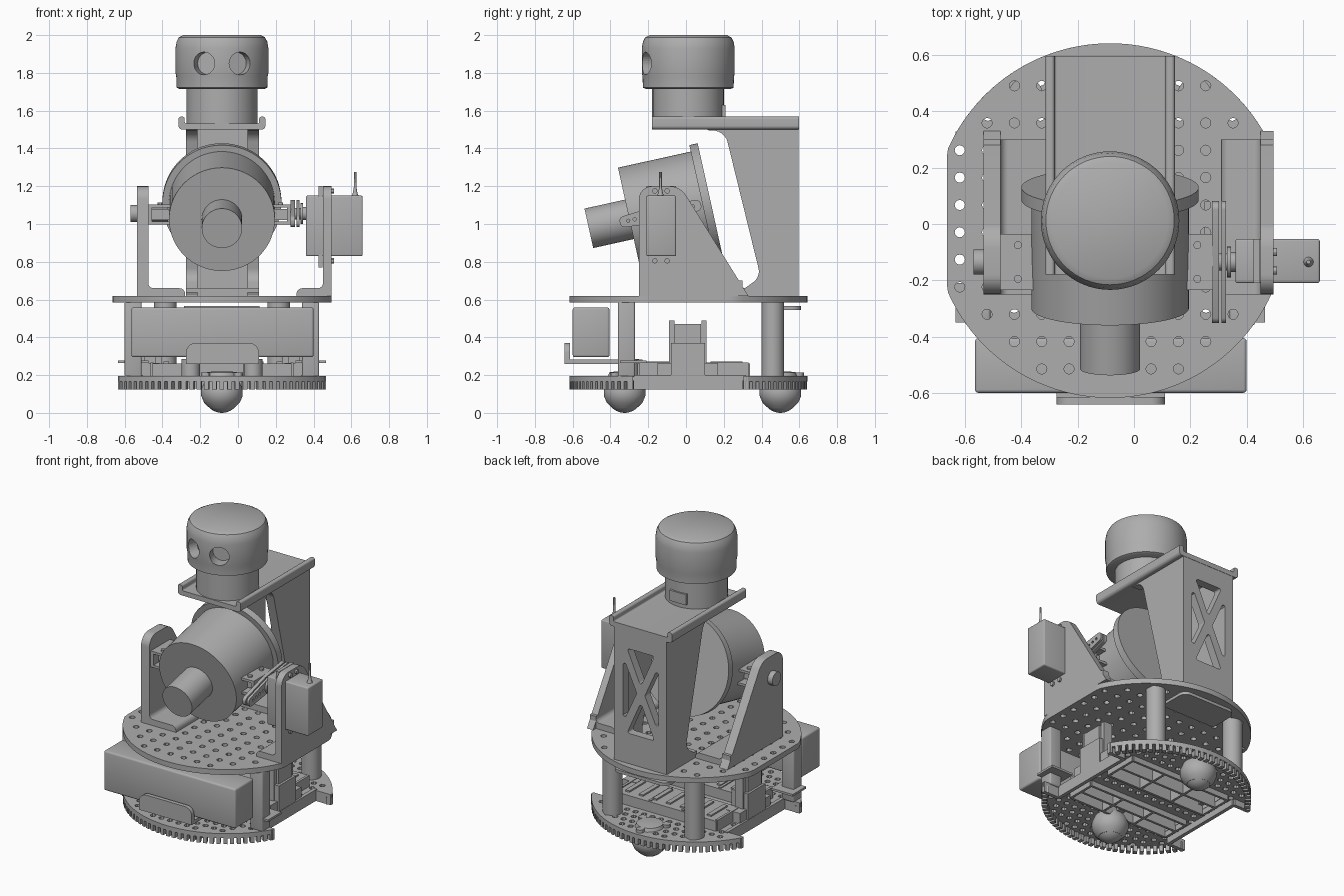
import bpy, bmesh, math
from math import sin, cos, pi, radians
from mathutils import Matrix, Vector

if "Cube" in bpy.data.objects:
    bpy.data.objects.remove(bpy.data.objects["Cube"])

grey = bpy.data.materials.new("plain_grey")
grey.use_nodes = True
grey.diffuse_color = (0.42, 0.42, 0.42, 1)
grey.node_tree.nodes["Principled BSDF"].inputs["Base Color"].default_value = (0.42, 0.42, 0.42, 1)

CX, CY = -0.085, 0.012
AXES = {"x": Matrix(((0, 0, 1), (1, 0, 0), (0, 1, 0))),
        "y": Matrix(((1, 0, 0), (0, 0, -1), (0, 1, 0))),
        "z": Matrix.Identity(3)}
made = []


def add(name, mesh):
    ob = bpy.data.objects.new(name, mesh)
    mesh.materials.clear()
    mesh.materials.append(grey)
    bpy.context.scene.collection.objects.link(ob)
    made.append(ob)
    return ob


def from_bm(name, bm):
    bmesh.ops.recalc_face_normals(bm, faces=bm.faces)
    mesh = bpy.data.meshes.new(name)
    bm.to_mesh(mesh)
    bm.free()
    return add(name, mesh)


def box(name, x, y, z, bevel=0.0):
    bm = bmesh.new()
    lo, hi = Vector((x[0], y[0], z[0])), Vector((x[1], y[1], z[1]))
    bmesh.ops.create_cube(bm, size=1, matrix=Matrix.LocRotScale((lo + hi) / 2, None, hi - lo))
    if bevel:
        bmesh.ops.bevel(bm, geom=bm.edges[:], offset=bevel, segments=3, profile=0.5, affect="EDGES")
    return from_bm(name, bm)


def lathe(name, profile, center, direction=(0, 0, 1), n=48):
    """Spin (radius, height) points about a direction, capping both ends."""
    bm = bmesh.new()
    m = Matrix.Translation(center) @ Vector(direction).to_track_quat("Z", "Y").to_matrix().to_4x4()
    rings = [[bm.verts.new(m @ Vector((r * cos(2 * pi * i / n), r * sin(2 * pi * i / n), h)))
              for i in range(n)] for r, h in profile]
    for a, b in zip(rings, rings[1:]):
        for i in range(n):
            bm.faces.new((a[i - 1], a[i], b[i], b[i - 1]))
    bm.faces.new(rings[0])
    bm.faces.new(rings[-1])
    return from_bm(name, bm)


def rod(name, r, length, center, direction=(0, 0, 1), n=32):
    return lathe(name, [(r, 0), (r, length)], center, direction, n)


def circle(u, v, r, n=12):
    return [(u + r * cos(2 * pi * i / n), v + r * sin(2 * pi * i / n)) for i in range(n)]


def rounded(points, n=6):
    """Round the polygon corners given as (u, v, radius)."""
    out = []
    for i, p in enumerate(points):
        c = Vector(p[:2])
        if len(p) < 3:
            out.append(c)
            continue
        a = (Vector(points[i - 1][:2]) - c).normalized()
        b = (Vector(points[(i + 1) % len(points)][:2]) - c).normalized()
        half = a.angle(b) / 2
        mid = c + (a + b).normalized() * p[2] / sin(half)
        s, e = [c + d * p[2] / math.tan(half) - mid for d in (a, b)]
        out += [mid + s.lerp(e, k / n).normalized() * p[2] for k in range(n + 1)]
    return out


def plate(name, loops, axis, lo, hi):
    """Extrude an outline with holes along an axis from lo to hi."""
    cu = bpy.data.curves.new(name, "CURVE")
    cu.dimensions, cu.fill_mode, cu.extrude = "2D", "BOTH", abs(hi - lo) / 2
    for loop in loops:
        sp = cu.splines.new("POLY")
        sp.points.add(len(loop) - 1)
        for q, p in zip(sp.points, loop):
            q.co = (p[0], p[1], 0, 1)
        sp.use_cyclic_u = True
    tmp = bpy.data.objects.new(name, cu)
    bpy.context.scene.collection.objects.link(tmp)
    bpy.context.view_layer.update()
    mesh = bpy.data.meshes.new_from_object(tmp.evaluated_get(bpy.context.evaluated_depsgraph_get()))
    bpy.data.objects.remove(tmp)
    shift = Vector([(lo + hi) / 2 if a == axis else 0 for a in "xyz"])
    mesh.transform(Matrix.Translation(shift) @ AXES[axis].to_4x4())
    bm = bmesh.new()
    bm.from_mesh(mesh)
    bmesh.ops.remove_doubles(bm, verts=bm.verts, dist=1e-5)
    return from_bm(name, bm)


# Upper deck: a disc with flat sides and a grid of holes
R = 0.63
flat = [(max(-0.665, min(0.495, x)), y) for x, y in circle(CX, CY, R, 120)]
holes = []
for i in range(12):
    for j in range(11):
        x, y = CX + (i - 5.5) * 0.0971, -0.515 + j * 0.0971 + (0.035 if j == 10 else 0)
        if math.hypot(x - CX, y - CY) < 0.6:
            holes.append(circle(x, y, 0.018))
plate("upper_deck", [flat] + holes, "z", 0.585, 0.62)

# Lower deck: a disc with wheel slots, battery openings and holes
W, S, D = 0.43, 0.305, 0.55
a0 = math.asin(S / R)
outline = []
for side in (0, pi):
    s = cos(side)
    outline += [(CX + R * cos(side + a0 + k * (pi - 2 * a0) / 50),
                 CY + R * sin(side + a0 + k * (pi - 2 * a0) / 50)) for k in range(51)]
    outline += [(CX - s * W, CY + s * S), (CX - s * W, CY - s * S)]
trays = [(-0.25, -0.06), (0.1, 0.33)]
cuts = [[(CX - 0.36, a), (CX + 0.36, a), (CX + 0.36, b), (CX - 0.36, b)] for a, b in trays]
for i in range(-9, 10):
    for j in range(-9, 10):
        x, y = i * 0.062 + (j % 2) * 0.031, j * 0.062
        clear = all(y < a - CY - 0.03 or y > b - CY + 0.03 for a, b in trays) or abs(x) > 0.39
        if math.hypot(x, y) < 0.585 and clear and (abs(y) > S + 0.02 or abs(x) < W - 0.02):
            cuts.append(circle(CX + x, CY + y, 0.018, 8))
plate("lower_deck", [outline] + cuts, "z", 0.165, 0.195)

# Toothed skirt under the lower deck rim
bm = bmesh.new()
for k in range(96):
    t = 2 * pi * k / 96
    if abs(sin(t)) > sin(a0) + 0.01:
        m = Matrix.Translation((CX + 0.612 * cos(t), CY + 0.612 * sin(t), 0.148)) @ Matrix.Rotation(t, 4, "Z")
        bmesh.ops.create_cube(bm, size=1, matrix=m @ Matrix.Diagonal((0.034, 0.024, 0.046, 1)))
from_bm("rim_teeth", bm)
for s in (-1, 1):
    x = CX + s * W
    box("slot_wall", (x - 0.012, x + 0.012), (CY - S, CY + S), (0.125, 0.2))
    for e in (-1, 1):
        y = CY + e * S
        xs = sorted((CX + s * W, CX + s * D))
        box("slot_end", xs, (y - 0.012, y + 0.012), (0.125, 0.195))

# Battery trays, open underneath
for a, b in trays:
    x0, x1 = CX - 0.37, CX + 0.37
    box("tray_lid", (x0, x1), (a, b), (0.245, 0.262))
    for y in (a, b, (a + b) / 2):
        box("tray_long_wall", (x0, x1), (y - 0.008, y + 0.008), (0.13, 0.262))
    for x in (x0, CX - 0.12, CX + 0.12, x1):
        box("tray_end_wall", (x - 0.008, x + 0.008), (a, b), (0.13, 0.268))
    for k in range(7):
        x = x0 + 0.06 + k * 0.1
        box("tray_rib", (x, x + 0.03), (a + 0.03, b - 0.03), (0.26, 0.272))

# Motor mounts beside the wheel slots
for s in (-1, 1):
    x = CX + s * 0.38
    box("motor_mount", (x - 0.06, x + 0.06), (-0.08, 0.1), (0.19, 0.37))
    box("motor_mount_top", (x - 0.045, x + 0.045), (-0.06, 0.08), (0.37, 0.47))
    for y in (-0.075, 0.095):
        box("motor_clip", (x - 0.03, x + 0.03), (y - 0.014, y + 0.014), (0.19, 0.49))
    for y in (-0.11, 0.13):
        box("mount_foot", (x - 0.05, x + 0.05), (y - 0.04, y + 0.04), (0.19, 0.265))

# Ball casters
for y in (-0.325, 0.5):
    lathe("caster_cup", [(0.07, 0.03), (0.095, 0.055), (0.11, 0.09), (0.11, 0.125), (0.09, 0.17)], (CX, y, 0))
    ball = [(0.095 * sin(t), 0.095 - 0.095 * cos(t)) for t in [radians(4 + 12 * k) for k in range(9)]]
    lathe("caster_ball", ball, (CX, y, 0))
    lathe("caster_cap", [(0.09, 0.19), (0.08, 0.215), (0.04, 0.22)], (CX, y, 0))
    for k in range(3):
        t = pi / 2 + 2 * pi * k / 3
        rod("caster_screw_boss", 0.025, 0.05, (CX + 0.1 * cos(t), y + 0.1 * sin(t), 0.165), n=12)

# Posts between the decks
for s in (-1, 1):
    x = CX + s * 0.47
    box("front_post", (x - 0.045, x + 0.045), (-0.36, -0.27), (0.19, 0.59), 0.01)
    box("post_tab", (x - 0.08, x + 0.08), (-0.35, -0.21), (0.264, 0.278))
    rod("rear_post", 0.06, 0.4, (CX + s * 0.3, 0.46, 0.19))
plate("rear_hook_plate", [rounded([(CX - 0.2, 0.4), (CX + 0.2, 0.4), (CX + 0.2, 0.61, 0.05),
                                   (CX - 0.2, 0.61, 0.05)])], "z", 0.545, 0.565)

# Front sensor box and its hooked shelf
box("sensor_box", (-0.565, 0.4), (-0.6, -0.405), (0.295, 0.558), 0.012)
box("shelf", (-0.275, 0.11), (-0.62, -0.23), (0.26, 0.282))
plate("shelf_lip", [rounded([(-0.275, 0.26), (0.11, 0.26), (0.11, 0.37, 0.05), (-0.275, 0.37, 0.05)])],
      "y", -0.642, -0.615)
for x in (-0.25, 0.08):
    rod("shelf_spacer", 0.05, 0.09, (x, -0.3, 0.195), n=20)

# Mast: two tapering cheeks and a trussed back wall
cheek = rounded([(0.595, 0.62), (0.595, 1.51), (0.1, 1.51), (0.12, 1.495), (0.205, 1.495, 0.08),
                 (0.395, 0.72, 0.07), (0.27, 0.63), (0.27, 0.62)])
for x in (-0.275, 0.05):
    plate("mast_cheek", [cheek], "x", x, x + 0.06)
z0, z1, hw, g, mz = 0.82, 1.38, 0.13, 0.03, 1.10
truss = []
for s in (-1, 1):
    tri = [(CX + s * hw, z0 + 2 * g, .012), (CX + s * hw, z1 - 2 * g, .012), (CX + s * g, mz, .012)]
    cap = [(CX - hw + g, mz + s * (z1 - mz), .012), (CX + hw - g, mz + s * (z1 - mz), .012),
           (CX, mz + s * 1.8 * g, .012)]
    truss += [rounded(tri), rounded(cap)]
plate("mast_back", [[(-0.275, 0.62), (0.11, 0.62), (0.11, 1.51), (-0.275, 1.51)]] + truss, "y", 0.54, 0.595)
box("mast_floor", (-0.275, 0.11), (0.28, 0.59), (0.62, 0.66))

# Head shelf with raised side lips
lip = [(-0.315, 1.5, 0.02), (0.145, 1.5, 0.02), (0.145, 1.568, 0.012), (0.112, 1.568, 0.012),
       (0.112, 1.532, 0.008), (-0.282, 1.532, 0.008), (-0.282, 1.568, 0.012), (-0.315, 1.568, 0.012)]
plate("head_shelf", [rounded(lip)], "y", -0.18, 0.597)

# Scanner head with two round recesses
rod("scanner_neck", 0.188, 0.2, (CX, CY, 1.53), n=64)
box("neck_seam", (CX - 0.004, CX + 0.004), (CY - 0.192, CY - 0.15), (1.55, 1.72))
box("neck_socket", (CX - 0.06, CX + 0.06), (CY + 0.15, CY + 0.197), (1.56, 1.63))
head = lathe("scanner_head", [(0.225, 1.715), (0.24, 1.722), (0.242, 1.78), (0.246, 1.8), (0.246, 1.93),
                              (0.24, 1.965), (0.228, 1.988), (0.205, 2.0)], (CX, CY, 0), n=64)
for s in (-1, 1):
    cutter = rod("recess_cutter", 0.06, 0.2, (CX + s * 0.072, -0.145, 1.85), (s * 0.35, -1, 0))
    cutter.hide_render = True
    cutter.hide_viewport = True
    made.remove(cutter)
    mod = head.modifiers.new("recess", "BOOLEAN")
    mod.operation, mod.solver, mod.object = "DIFFERENCE", "EXACT", cutter

# Tilted drum with rear flange and snout
T = radians(12.5)
aim = Vector((0, -cos(T), -sin(T)))
lathe("drum", [(0.315, 0), (0.315, 0.045), (0.28, 0.045), (0.28, 0.44), (0.107, 0.44), (0.107, 0.66)],
      (CX, 0.13, 1.12), aim, 72)

# Side brackets holding the drum
wall = rounded([(-0.25, 0.62), (-0.25, 1.2, 0.07), (-0.03, 1.2, 0.1), (0.33, 0.62)])
for name, out, inn, foot in (("left", 0.495, 0.45, 0.31), ("right", -0.535, -0.475, -0.28)):
    plate(name + "_bracket", [wall], "x", min(out, inn), max(out, inn))
    ell = [(out, 0.62), (foot, 0.62), (foot, 0.66, 0.03), (inn, 0.66, 0.028), (inn, 0.7), (out, 0.7)]
    plate(name + "_bracket_foot", [rounded(ell)], "y", -0.25, 0.3)

# Pivot on the right, servo drive on the left
PY, PZ = -0.135, 1.055
rod("pivot_cap", 0.045, 0.2, (-0.57, PY, PZ), (1, 0, 0))
for x0, x1 in ((-0.475, -0.35), (0.17, 0.28)):
    for z in (1.005, 1.095):
        box("pivot_plate", (x0, x1), (-0.235, -0.035), (z - 0.008, z + 0.008))
    mid = x0 if x0 < 0 else x1 - 0.02
    box("pivot_web", (mid, mid + 0.02), (-0.235, -0.035), (1.0, 1.1))
    box("pivot_core", (x0, x1), (-0.18, -0.09), (1.02, 1.08))
    for y in (-0.195, -0.075):
        rod("pivot_screw", 0.014, 0.015, ((x0 + x1) / 2, y, 1.1), n=12)


def along(t, w):
    return (PY + t * cos(T) - w * sin(T), PZ + t * sin(T) + w * cos(T))


for x, n in ((0.278, 0.024), (0.31, 0.016)):
    arm = [(*along(-0.22, -0.028), .025), (*along(0, -0.045),), (*along(0.22, -0.028), .025),
           (*along(0.22, 0.028), .025), (*along(0, 0.045),), (*along(-0.22, 0.028), .025)]
    dots = [circle(*along(s * (0.07 + 0.035 * k), 0), 0.009, 8) for s in (-1, 1) for k in range(4)]
    plate("servo_arm", [rounded(arm)] + dots, "x", x, x + n)
lathe("servo_shaft", [(0.03, 0), (0.03, 0.05), (0.055, 0.05), (0.055, 0.065), (0.035, 0.065), (0.035, 0.1)],
      (0.28, PY, PZ), (1, 0, 0), 24)
box("servo_body", (0.36, 0.66), (-0.21, -0.053), (0.83, 1.15), 0.008)
box("servo_flange", (0.425, 0.447), (-0.21, -0.053), (0.77, 1.2))
lathe("servo_cable", [(0.02, 0), (0.012, 0.02), (0.007, 0.05), (0.007, 0.13)], (0.62, PY, 1.145), n=12)
for y in (-0.165, -0.1):
    for z in (0.805, 1.175):
        rod("servo_screw", 0.014, 0.02, (0.488, y, z), (1, 0, 0), 12)

# Smooth round surfaces, keeping edges crisp
for ob in bpy.context.view_layer.objects:
    ob.select_set(ob in made)
bpy.context.view_layer.objects.active = made[0]
bpy.ops.object.shade_smooth_by_angle(angle=radians(30))
